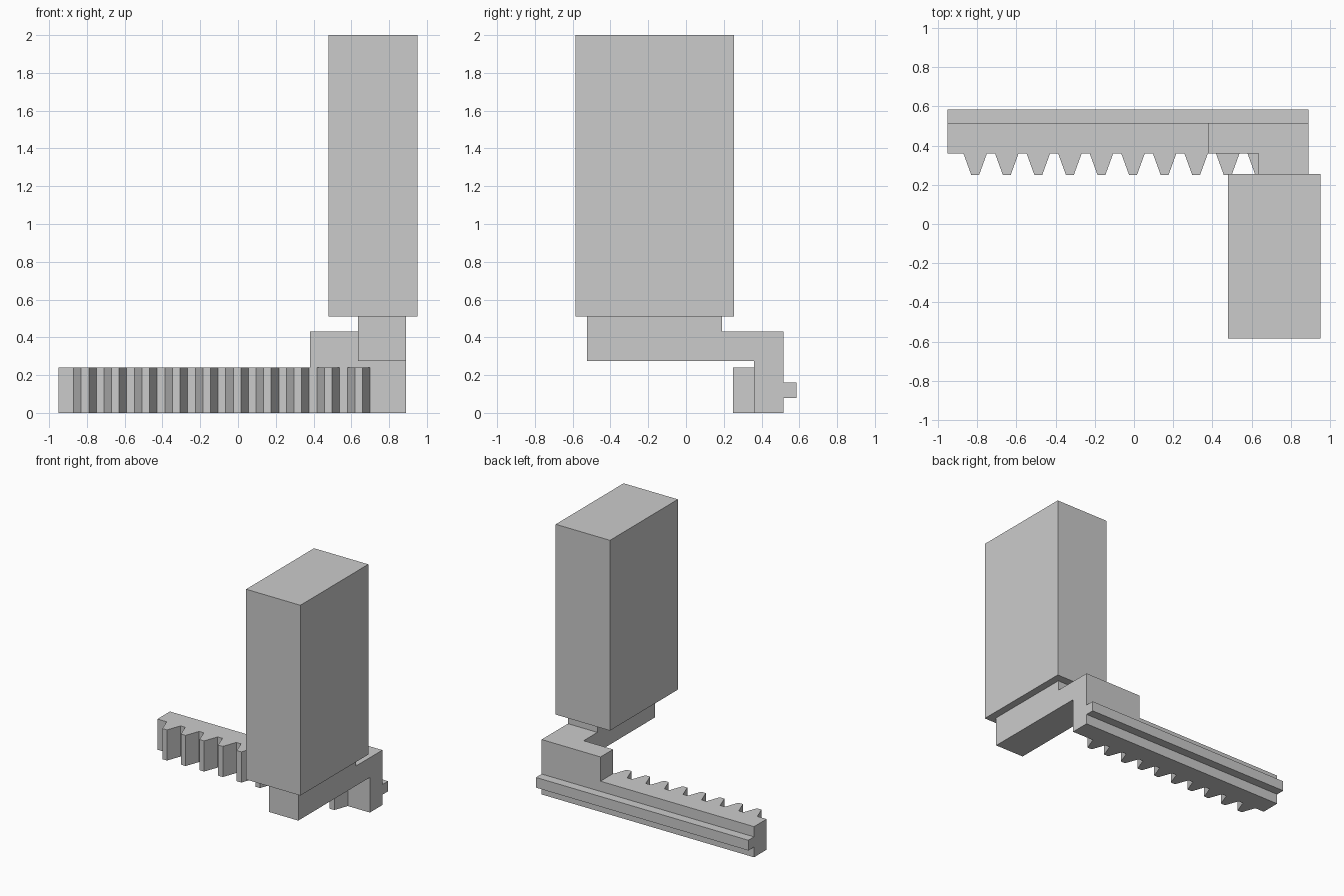
import bpy
import bmesh
from mathutils import Vector

cube = bpy.data.objects.get("Cube")
if cube:
    bpy.data.objects.remove(cube, do_unlink=True)

GREY = (0.6, 0.6, 0.6, 1.0)
grey = bpy.data.materials.new("plain grey")
grey.use_nodes = True
grey.diffuse_color = GREY
grey.node_tree.nodes["Principled BSDF"].inputs["Base Color"].default_value = GREY


def prism(name, profile, axis, start, end):
    """Extrude a flat profile along x (profile in y, z) or z (profile in x, y)."""
    bm = bmesh.new()
    if axis == "x":
        points = [(start, a, b) for a, b in profile]
        move = Vector((end - start, 0, 0))
    else:
        points = [(a, b, start) for a, b in profile]
        move = Vector((0, 0, end - start))
    face = bm.faces.new([bm.verts.new(p) for p in points])
    result = bmesh.ops.extrude_face_region(bm, geom=[face], use_keep_orig=True)
    new_verts = [g for g in result["geom"] if isinstance(g, bmesh.types.BMVert)]
    bmesh.ops.translate(bm, verts=new_verts, vec=move)
    bmesh.ops.recalc_face_normals(bm, faces=bm.faces)
    mesh = bpy.data.meshes.new(name)
    bm.to_mesh(mesh)
    bm.free()
    mesh.materials.append(grey)
    obj = bpy.data.objects.new(name, mesh)
    bpy.context.collection.objects.link(obj)
    return obj


def box(name, x, y, z):
    corners = [(x[0], y[0]), (x[1], y[0]), (x[1], y[1]), (x[0], y[1])]
    return prism(name, corners, "z", *z)


LEFT, RIGHT = 0.89, -0.95
BACK, ROOT, TIP = 0.515, 0.36, 0.25
RACK_TOP = 0.24

# Toothed rack: one outline with ten tapered teeth along the front
outline = [(RIGHT, BACK), (RIGHT, ROOT)]
for i in range(10):
    middle = -0.81 + i * 0.161
    outline += [(middle - 0.06, ROOT), (middle - 0.02, TIP),
                (middle + 0.02, TIP), (middle + 0.06, ROOT)]
outline += [(LEFT, ROOT), (LEFT, BACK)]
prism("toothed_rack", outline, "z", 0, RACK_TOP)

# Guide tongue along the back of the rack
box("guide_tongue", (RIGHT, LEFT), (BACK, 0.585), (0.08, 0.16))

# Stepped bracket arm, with its shoulder resting on the rack
arm = [(-0.525, 0.275), (ROOT, 0.275), (ROOT, RACK_TOP), (BACK, RACK_TOP),
       (BACK, 0.43), (0.19, 0.43), (0.19, 0.51), (-0.525, 0.51)]
prism("bracket_arm", arm, "x", 0.635, LEFT)
box("bracket_shoulder", (0.38, 0.635), (ROOT, BACK), (RACK_TOP, 0.43))

# Tall gripping block
box("tall_block", (0.48, 0.95), (-0.585, 0.255), (0.51, 2.0))
